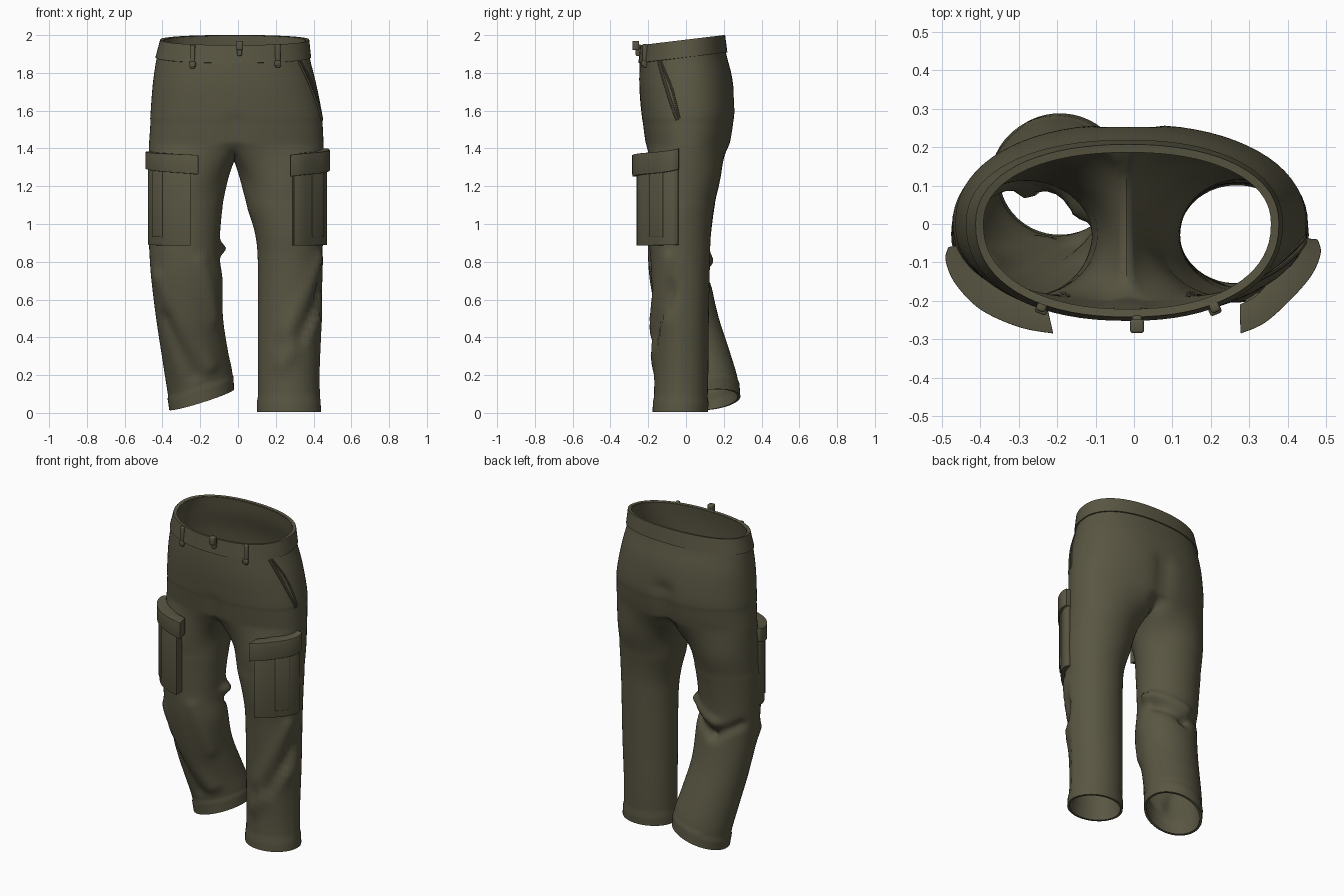
import bpy, bmesh, math
from mathutils import Vector as V
from mathutils.bvhtree import BVHTree

if "Cube" in bpy.data.objects:
    bpy.data.objects.remove(bpy.data.objects["Cube"])

olive = bpy.data.materials.new("olive cloth")
olive.diffuse_color = (0.1, 0.093, 0.055, 1)
olive.use_nodes = True
olive.node_tree.nodes["Principled BSDF"].inputs["Base Color"].default_value = olive.diffuse_color
M, K, STEPS = 36, 12, 8          # outer columns, inner-thigh columns, steps per key


def finish(name, bm, solid=0, bevel=0):
    bmesh.ops.recalc_face_normals(bm, faces=bm.faces)
    me = bpy.data.meshes.new(name)
    bm.to_mesh(me)
    me.materials.append(olive)
    ob = bpy.data.objects.new(name, me)
    bpy.context.collection.objects.link(ob)
    if solid:
        m = ob.modifiers.new("thickness", 'SOLIDIFY')
        m.thickness, m.offset = solid, -1
    if bevel:
        m = ob.modifiers.new("round", 'BEVEL')
        m.width, m.segments, m.limit_method = bevel, 3, 'ANGLE'
        m.angle_limit = math.radians(40)
    return ob


def catmull(keys, i, t):
    p = [keys[min(max(i + k, 0), len(keys) - 1)] for k in (-1, 0, 1, 2)]
    return 0.5 * (2 * p[1] + (p[2] - p[0]) * t + (2 * p[0] - 5 * p[1] + 4 * p[2] - p[3]) * t * t
                  + (3 * p[1] - p[0] - 3 * p[2] + p[3]) * t ** 3)


def spline(keys, steps=STEPS):
    return [catmull(keys, i, j / steps) for i in range(len(keys) - 1) for j in range(steps)] + [keys[-1]]


def grid(bm, cols, closed):
    vs = [[bm.verts.new(p) for p in c] for c in cols]
    for a in range(len(vs) - (not closed)):
        c, d = vs[a], vs[(a + 1) % len(vs)]
        for r in range(len(c) - 1):
            bm.faces.new((c[r], d[r], d[r + 1], c[r + 1]))


# Torso sections: z, left x, right x, front y, back y, slope toward the back
TORSO = [(1.973, -.405, .37, -.235, .2, .12), (1.88, -.43, .38, -.245, .212, .12),
         (1.75, -.45, .412, -.247, .245, .08), (1.6, -.462, .442, -.237, .26, .03),
         (1.5, -.468, .452, -.226, .25, 0), (1.42, -.474, .455, -.215, .235, 0)]
# Leg sections: z, centre x, centre y, radius x, radius y, tilt x, tilt y
LEG = {1: [(1.25, .23, -.01, .225, .197, 0, 0), (1.1, .25, -.027, .205, .178, 0, 0),
           (.95, .271, -.035, .181, .167, 0, 0), (.8, .275, -.03, .17, .157, 0, 0),
           (.5, .272, -.027, .167, .148, 0, 0), (.2, .266, -.025, .161, .143, 0, 0),
           (.005, .27, -.03, .165, .142, 0, 0)],
       -1: [(1.25, -.262, -.01, .215, .197, 0, 0), (1.1, -.278, -.025, .198, .178, 0, 0),
            (.95, -.284, -.035, .189, .168, 0, 0), (.83, -.283, -.038, .185, .163, 0, 0),
            (.7, -.27, -.03, .188, .16, 0, .05), (.5, -.256, .01, .176, .16, .05, .1),
            (.3, -.226, .073, .172, .16, .18, .12), (.17, -.203, .112, .172, .16, .28, .1),
            (.07, -.193, .123, .166, .16, .32, .1)]}


def torso_point(key, side, t, grow=0):
    z, xl, xr, yf, yb, slope = key
    a = math.pi * (t - .5)
    c, s = abs(math.cos(a)) ** .9, abs(math.sin(a)) ** .9
    cx = -.015
    x = cx + c * ((xr if side > 0 else xl) + side * grow - cx)
    y = (yb + grow) * s if a > 0 else (yf - grow) * s
    if t in (0, 1):
        x = cx
    return V((x, y, z + slope * y))


def leg_point(key, side, ang):
    z, cx, cy, rx, ry, tx, ty = key
    dx, dy = side * rx * math.cos(ang), ry * math.sin(ang)
    return V((cx + dx, cy + dy, z + tx * dx + ty * dy))


# Trouser body: seat and both legs in one cloth surface
bm = bmesh.new()
for side, legs in LEG.items():
    top, low = [], []
    for i in range(M + 1):
        t = i / M
        col = [torso_point(k, side, t) for k in TORSO]
        top.append(spline(col))
        ang = math.radians(-140 + 280 * t)
        low.append(spline([col[-1]] + [leg_point(k, side, ang) for k in legs]))
    for j in range(1, K):
        u = 1 - 2 * j / K
        crotch = V((-.02, .01 + .225 * u, 1.33 + .09 * u * u))
        ang = math.radians(140 + 80 * j / K)
        low.append(spline([crotch] + [leg_point(k, side, ang) for k in legs]))
    grid(bm, top, False)
    grid(bm, low, True)
bmesh.ops.remove_doubles(bm, verts=bm.verts, dist=.0004)
for _ in range(6):
    bmesh.ops.smooth_vert(bm, verts=[v for v in bm.verts if 1.1 < v.co.z < 1.55], factor=.5,
                          use_axis_x=True, use_axis_y=True, use_axis_z=True)
bmesh.ops.recalc_face_normals(bm, faces=bm.faces)

# Cloth folds: start, end, width, height
FOLDS = [((.43, -.1, .82), (.25, -.18, .42), .035, .02), ((.44, -.08, .66), (.33, -.17, .38), .03, -.025),
         ((.41, -.1, .5), (.22, -.18, .25), .04, .018), ((.44, -.04, .8), (.425, -.04, .08), .015, .007),
         ((-.1, 0, .87), (-.1, .02, .87), .035, .042), ((-.12, .05, .8), (-.28, .13, .72), .03, -.03),
         ((-.28, .13, .72), (-.43, .06, .8), .03, -.02), ((-.11, .06, .87), (-.3, .13, .8), .03, .02),
         ((-.42, -.12, .72), (-.15, -.05, .25), .04, .018), ((-.2, -.17, .8), (-.12, -.1, .5), .04, .015),
         ((-.38, -.1, .5), (-.24, -.07, .2), .035, -.018), ((-.015, .25, 1.62), (-.02, .2, 1.4), .05, -.028),
         ((-.02, -.22, 1.55), (-.02, -.2, 1.4), .03, -.012)]
bm.normal_update()
moves = []
for v in bm.verts:
    p, off = v.co, 0
    for a, b, w, h in FOLDS:
        a, b = V(a), V(b)
        t = min(max((p - a).dot(b - a) / (b - a).length_squared, 0), 1)
        off += h * math.exp(-((p - a - (b - a) * t).length / w) ** 2)
    hem = p.z if p.x > .03 else p.z - (.07 + .32 * (p.x + .193) + .1 * (p.y - .123))
    if hem < .075:                # stitched cuff
        off += .005
    moves.append((v, v.normal * off))
for v, d in moves:
    v.co += d
surface = BVHTree.FromBMesh(bm)
finish("trouser_body", bm, solid=.014)

# Waistband
bm = bmesh.new()
ring = [(1, i / M) for i in range(M + 1)] + [(-1, i / M) for i in range(M - 1, 0, -1)]
grid(bm, [[torso_point(k, s, t, .007) + V((0, 0, .003)) for k in TORSO[:2]] for s, t in ring], True)
finish("waistband", bm, solid=.018)


# Cargo pockets: curved plates wrapped round the outer front of each leg
def plate(name, path, side, shrink, depth, t0, t1, z_in, z_out, bevel):
    pts = spline([V((x, y, 0)) for x, y in path], 8)
    n = len(pts) - 1
    pts = pts[round(t0 * n):round(t1 * n) + 1]
    n = len(pts) - 1
    centre = V((side * .27, -.02, 0))
    bm = bmesh.new()
    rows = []
    for i, p in enumerate(pts):
        d = (centre - p).normalized()
        f = i / n
        lo, hi = (z_in[k] + (z_out[k] - z_in[k]) * f for k in (0, 1))
        a, b = p + d * shrink, p + d * (shrink + depth)
        rows.append([bm.verts.new((q.x, q.y, z)) for q, z in ((a, lo), (a, hi), (b, hi), (b, lo))])
    for r, s in zip(rows, rows[1:]):
        for k in range(4):
            bm.faces.new((r[k], s[k], s[(k + 1) % 4], r[(k + 1) % 4]))
    bm.faces.new(rows[0])
    bm.faces.new(rows[-1][::-1])
    finish(name, bm, bevel=bevel)


POCKETS = [("right", 1, [(.277, -.285), (.35, -.25), (.45, -.15), (.485, -.08), (.478, -.04)],
            (1.25, 1.365), (1.29, 1.4), (.36, .55)),
           ("left", -1, [(-.21, -.285), (-.3, -.268), (-.4, -.222), (-.465, -.155), (-.49, -.095), (-.483, -.06)],
            (1.262, 1.365), (1.3, 1.385), (.42, .6))]
for name, side, path, z_in, z_out, pleat in POCKETS:
    plate(name + "_pocket_flap", path, side, 0, .075, 0, 1, z_in, z_out, .016)
    plate(name + "_pocket_bag", path, side, .016, .065, .1, .97, (.885, 1.3), (.89, 1.33), .014)
    plate(name + "_pocket_pleat", path, side, .008, .03, *pleat, (.93, 1.28), (.93, 1.3), .005)


# Cords laid on the cloth: slash pocket edge and fly seam
def cord(name, keys, radius):
    cu = bpy.data.curves.new(name, 'CURVE')
    cu.dimensions, cu.bevel_depth, cu.bevel_resolution, cu.use_fill_caps = '3D', radius, 2, True
    pts = [surface.find_nearest(p)[0] for p in spline([V(k) for k in keys], 8)]
    sp = cu.splines.new('POLY')
    sp.points.add(len(pts) - 1)
    for q, p in zip(sp.points, pts):
        q.co = (*p, 1)
    cu.materials.append(olive)
    bpy.context.collection.objects.link(bpy.data.objects.new(name, cu))


cord("slash_pocket_edge", [(.33, -.15, 1.86), (.4, -.1, 1.7), (.44, -.045, 1.55)], .009)
cord("slash_pocket_inner_edge", [(.335, -.135, 1.86), (.4, -.075, 1.72), (.44, -.035, 1.56)], .006)


# Belt loops and front button
def block(name, centre, size, turn):
    bm = bmesh.new()
    bmesh.ops.create_cube(bm, size=1)
    for v in bm.verts:
        v.co = V(a * b for a, b in zip(v.co, size))
    ob = finish(name, bm, bevel=.007)
    ob.location, ob.rotation_euler = centre, (0, 0, turn)


for name, x, y, z, turn in (("left", -.24, -.215, 1.885, -.35), ("right", .21, -.217, 1.89, .4)):
    block(name + "_belt_loop", (x, y, z), (.026, .026, .125), turn)
    block(name + "_belt_loop_foot", (x, y - .006, z - .04), (.032, .026, .03), turn)
block("front_button", (.008, -.266, 1.945), (.036, .036, .05), 0)
block("front_button_tab", (.008, -.252, 1.92), (.026, .03, .06), 0)

# Apply modifiers and shade smoothly with sharp edges kept
bpy.ops.object.select_all(action='SELECT')
bpy.context.view_layer.objects.active = bpy.data.objects["trouser_body"]
bpy.ops.object.convert(target='MESH')
bpy.ops.object.shade_smooth_by_angle(angle=math.radians(40))
